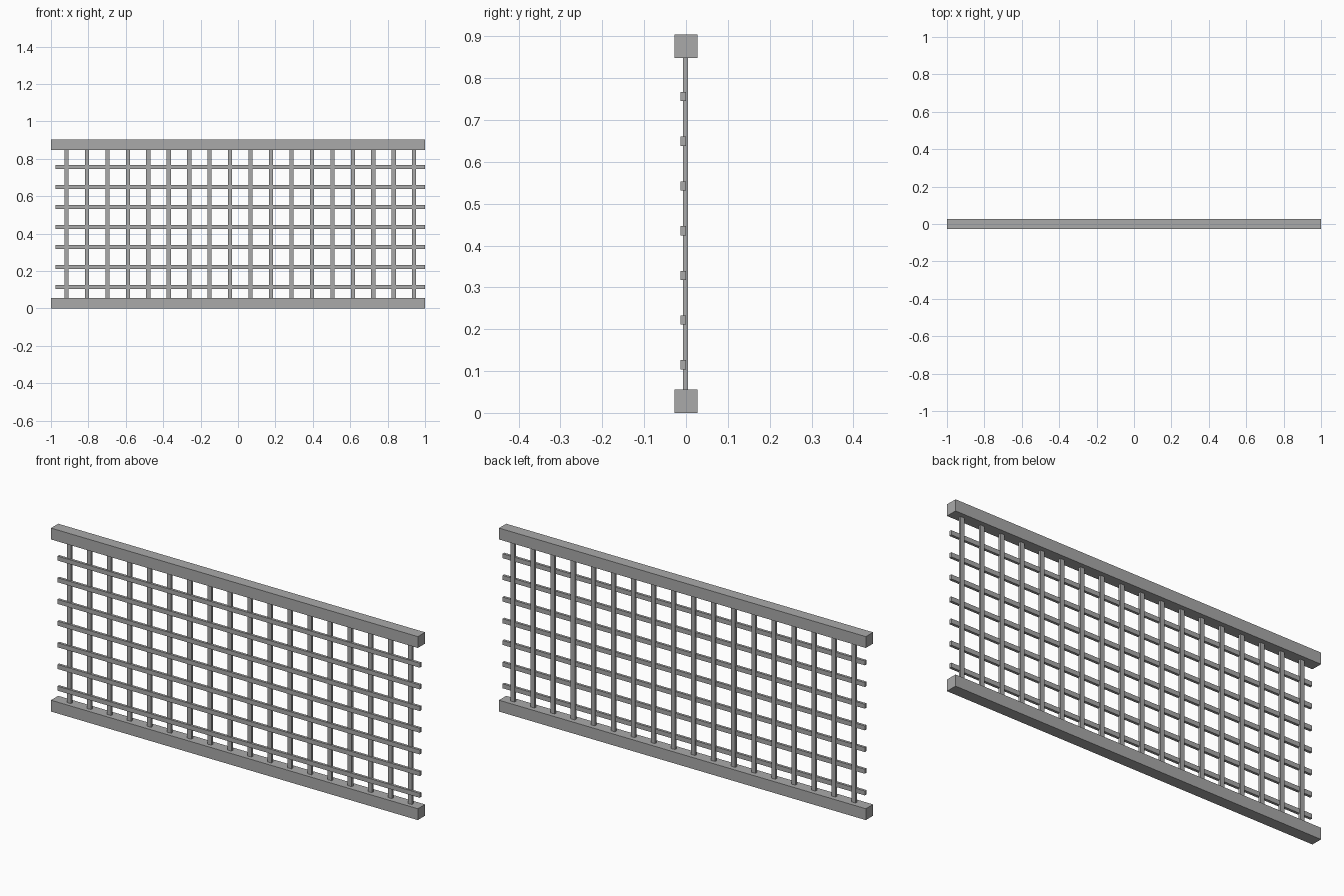
import bpy

# Remove the default cube
cube = bpy.data.objects.get("Cube")
if cube:
    bpy.data.objects.remove(cube, do_unlink=True)

# Single plain grey material
GREY = (0.4, 0.4, 0.4, 1.0)
grey = bpy.data.materials.new("plain_grey")
grey.use_nodes = True
grey.diffuse_color = GREY
grey.node_tree.nodes["Principled BSDF"].inputs["Base Color"].default_value = GREY


def bar(name, x, y, z):
    """Box spanning the given (min, max) ranges."""
    bpy.ops.mesh.primitive_cube_add(size=1)
    ob = bpy.context.object
    ob.name = name
    spans = (x, y, z)
    centre = [(a + b) / 2 for a, b in spans]
    size = [b - a for a, b in spans]
    for v in ob.data.vertices:
        v.co = [c * s for c, s in zip(v.co, size)]
    ob.location = centre
    ob.data.materials.append(grey)
    return ob


HEIGHT, RAIL = 0.904, 0.056
HALF_BAR = 0.011

# Thick bottom and top rails
for name, z in (("bottom_rail", 0), ("top_rail", HEIGHT - RAIL)):
    bar(name, (-1, 1), (-RAIL / 2, RAIL / 2), (z, z + RAIL))

# Evenly spaced upright bars between the rails
UPRIGHTS, FIRST_X, LAST_X = 18, -0.917, 0.942
for i in range(UPRIGHTS):
    x = FIRST_X + (LAST_X - FIRST_X) * i / (UPRIGHTS - 1)
    bar(f"upright_bar_{i + 1}", (x - HALF_BAR, x + HALF_BAR),
        (-0.007, 0.005), (RAIL, HEIGHT - RAIL))

# Cross bars lapped onto the front of the uprights
CROSSES, LOW_Z, HIGH_Z = 7, 0.115, 0.756
for i in range(CROSSES):
    z = LOW_Z + (HIGH_Z - LOW_Z) * i / (CROSSES - 1)
    bar(f"cross_bar_{i + 1}", (-0.975, 1), (-0.013, 0),
        (z - HALF_BAR, z + HALF_BAR))
